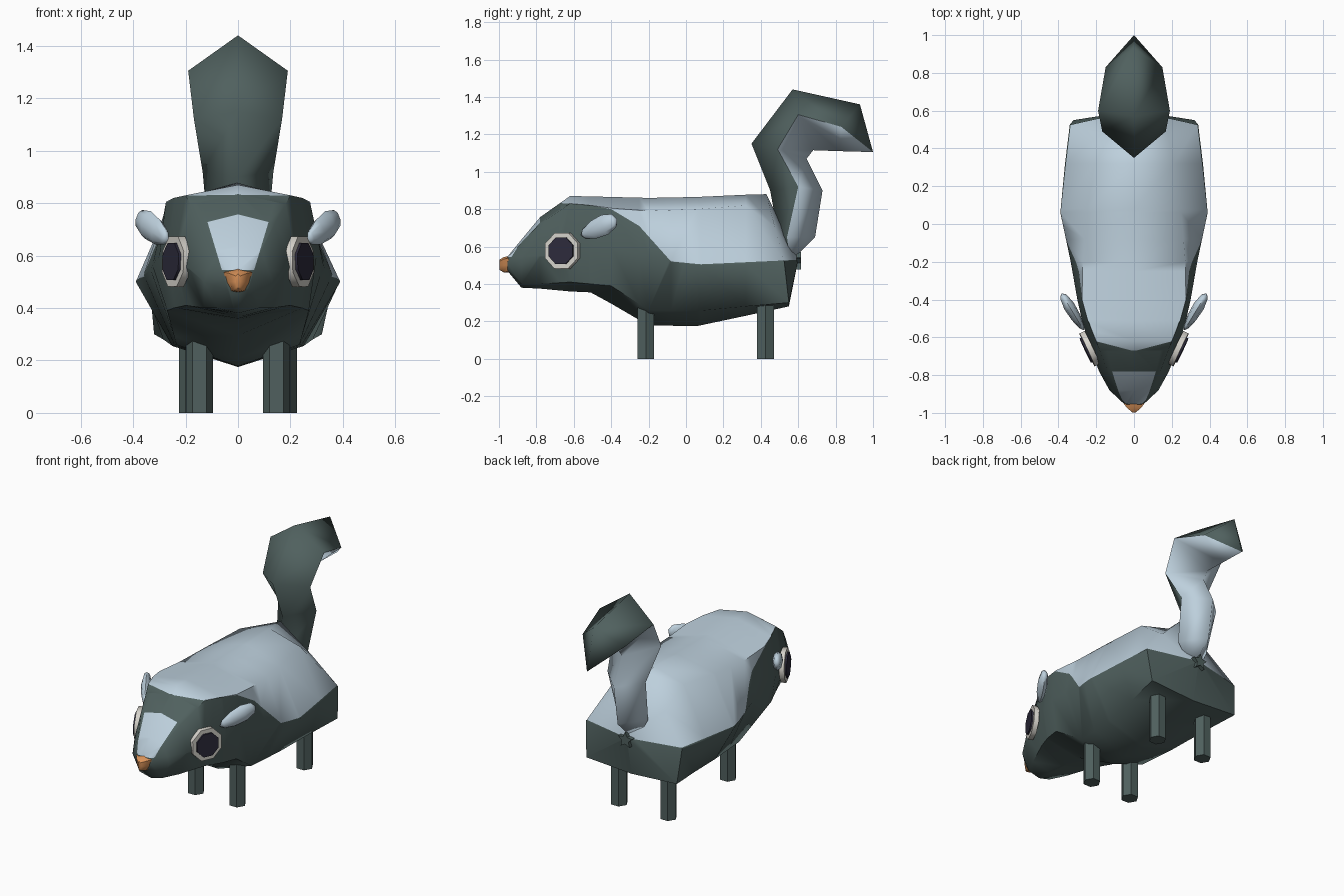
import bpy, bmesh, math
from mathutils import Vector, Matrix

if "Cube" in bpy.data.objects:
    bpy.data.objects.remove(bpy.data.objects["Cube"], do_unlink=True)


def material(name, rgb):
    m = bpy.data.materials.new(name)
    m.use_nodes = True
    m.diffuse_color = (*rgb, 1)
    bsdf = m.node_tree.nodes["Principled BSDF"]
    bsdf.inputs["Base Color"].default_value = (*rgb, 1)
    bsdf.inputs["Roughness"].default_value = 0.8
    return m


DARK = material("dark_fur", (0.080, 0.118, 0.113))
LIGHT = material("pale_fur", (0.51, 0.63, 0.72))
ORANGE = material("orange_nose", (0.70, 0.29, 0.10))
WHITE = material("eye_white", (0.67, 0.65, 0.60))
BLACK = material("pupil", (0.026, 0.024, 0.045))


def finish(name, bm, mats, angle=40):
    bmesh.ops.recalc_face_normals(bm, faces=bm.faces)
    me = bpy.data.meshes.new(name)
    bm.to_mesh(me)
    bm.free()
    for m in mats:
        me.materials.append(m)
    ob = bpy.data.objects.new(name, me)
    bpy.context.collection.objects.link(ob)
    bpy.ops.object.select_all(action='DESELECT')
    ob.select_set(True)
    bpy.context.view_layer.objects.active = ob
    bpy.ops.object.shade_smooth_by_angle(angle=math.radians(angle))


def loft(sections, tip=None):
    """Skin half sections (top to bottom, x >= 0), mirrored in x; close both ends."""
    bm = bmesh.new()
    rings = []
    for half in sections:
        full = list(half) + [(-x, y, z) for x, y, z in reversed(half) if x > 0]
        rings.append([bm.verts.new(p) for p in full])
    n = len(rings[0])
    for a, b in zip(rings, rings[1:]):
        for i in range(n):
            bm.faces.new((a[i], a[(i + 1) % n], b[(i + 1) % n], b[i]))
    bm.faces.new(rings[0])
    if tip:
        t = bm.verts.new(tip)
        for i in range(n):
            bm.faces.new((rings[-1][i], rings[-1][(i + 1) % n], t))
    else:
        bm.faces.new(rings[-1])
    return bm


def cut(bm, co, no, pick):
    faces = [f for f in bm.faces if pick(f.calc_center_median())]
    geom = set(faces)
    for f in faces:
        geom.update(f.edges)
        geom.update(f.verts)
    bmesh.ops.bisect_plane(bm, geom=list(geom), plane_co=co, plane_no=no, dist=1e-4)


# Body and head: y, top z, shoulder x z, side x z, lower x z, bottom z
stations = [
    (-.955, .545, .04, .54, .05, .51, .035, .475, .47),
    (-.88, .637, .09, .62, .13, .50, .08, .40, .38),
    (-.78, .757, .14, .722, .185, .55, .13, .40, .375),
    (-.62, .87, .20, .83, .245, .58, .20, .41, .36),
    (-.51, .868, .245, .82, .275, .59, .245, .40, .355),
    (-.40, .865, .275, .805, .30, .60, .27, .39, .295),
    (-.20, .86, .272, .79, .335, .55, .235, .26, .178),
    (.06, .865, .25, .80, .39, .50, .25, .255, .175),
    (.32, .877, .21, .82, .365, .505, .285, .28, .23),
]
sections = [[(0, y, t), (sx, y, sz), (mx, y, mz), (lx, y, lz), (0, y, b)]
            for y, t, sx, sz, mx, mz, lx, lz, b in stations]
sections.append([(0, .43, .88), (.18, .475, .705), (.34, .525, .52), (.32, .55, .30), (0, .55, .28)])
bm = loft(sections, tip=(0, .60, .53))

# Pale back: cut along a side outline
outline = [(-.67, .832), (-.52, .822), (-.40, .80), (-.25, .71), (-.08, .52), (.08, .505), (.62, .53)]
for y, z in outline[:-1]:
    cut(bm, (0, y, 0), (0, 1, 0), lambda c: True)
for (y0, z0), (y1, z1) in zip(outline, outline[1:]):
    cut(bm, (0, y0, z0), Vector((0, z0 - z1, y1 - y0)).normalized(),
        lambda c: y0 < c.y < y1)


def on_back(c):
    for (y0, z0), (y1, z1) in zip(outline, outline[1:]):
        if y0 <= c.y < y1:
            return c.z > z0 + (z1 - z0) * (c.y - y0) / (y1 - y0)
    return False


# Pale snout patch: bounded by slanted planes
planes = [((0, -.78, 0), Vector((0, 1, 0))), ((0, 0, .545), Vector((0, 0, -1)))]
for s in (1, -1):
    planes.append(((s * .06, 0, .54), Vector((s, 0, -.30)).normalized()))
for co, no in planes:
    cut(bm, co, no, lambda c: c.y < -.70)


def on_snout(c):
    return all((c - Vector(co)).dot(no) < 0 for co, no in planes)


for f in bm.faces:
    c = f.calc_center_median()
    f.material_index = 1 if on_back(c) or on_snout(c) else 0
finish("body", bm, [DARK, LIGHT], 58)

# Tail: diamond sections as front (y z), side (x y z), back (y z)
tail = [
    (.52, .58, .07, .55, .57, .59, .55),
    (.49, .68, .11, .54, .65, .69, .65),
    (.45, .90, .135, .60, .92, .73, .90),
    (.35, 1.15, .168, .49, 1.12, .645, 1.07),
    (.57, 1.44, .19, .60, 1.305, .68, 1.115),
    (.93, 1.36, .15, .83, 1.24, .82, 1.11),
]
bm = loft([[(0, fy, fz), (sx, sy, sz), (0, by, bz)] for fy, fz, sx, sy, sz, by, bz in tail],
          tip=(0, 1.0, 1.105))
# Ring faces alternate front, back, back, front around each section
n_side = 4 * (len(tail) - 1)
bm.faces.ensure_lookup_table()
for i, f in enumerate(bm.faces):
    k = i if i < n_side else i - n_side - 1
    f.material_index = 1 if i != n_side and k % 4 in (1, 2) else 0
finish("tail", bm, [DARK, LIGHT], 95)

# Small star under the tail
bm = bmesh.new()
star = []
for i in range(10):
    a, r = math.pi / 2 + i * math.pi / 5, .052 if i % 2 == 0 else .025
    star.append(bm.verts.new((r * math.cos(a), .59, .52 + r * math.sin(a))))
face = bm.faces.new(star)
ext = bmesh.ops.extrude_face_region(bm, geom=[face])
bmesh.ops.translate(bm, vec=(0, .026, 0), verts=[v for v in ext["geom"] if isinstance(v, bmesh.types.BMVert)])
finish("tail_star", bm, [DARK], 30)

# Nose
bm = loft([
    [(0, -.945, .55), (.055, -.95, .537), (.045, -.95, .50), (.025, -.95, .465), (0, -.95, .46)],
    [(0, -.975, .543), (.036, -.975, .533), (.032, -.975, .50), (.02, -.975, .467), (0, -.975, .462)],
    [(0, -.998, .53), (.008, -.997, .522), (.008, -.998, .50), (.006, -.997, .48), (0, -.997, .475)],
])
finish("nose", bm, [ORANGE], 50)


def cylinder(name, centre, axis, radius, depth, sides, mat):
    bm = bmesh.new()
    turn = Vector(axis).to_track_quat('Z', 'Y').to_matrix().to_4x4()
    spin = Matrix.Rotation(math.pi / sides, 4, 'Z')
    bmesh.ops.create_cone(bm, cap_ends=True, segments=sides, radius1=radius, radius2=radius,
                          depth=depth, matrix=Matrix.Translation(centre) @ turn @ spin)
    finish(name, bm, [mat], 50)


for side, s in (("left", 1), ("right", -1)):
    # Legs
    for name, x, y in (("front", .147, -.215), ("rear", .174, .425)):
        cylinder(f"{name}_leg_{side}", (s * x, y, .16), (0, 0, 1), .052, .32, 6, DARK)

    # Eyes: pale disc with a raised pupil
    out = Vector((s * .9, -.42, .03)).normalized()
    eye = Vector((s * .235, -.66, .577))
    cylinder(f"eye_white_{side}", eye, out, .104, .03, 8, WHITE)
    cylinder(f"pupil_{side}", eye + out * .008, out, .077, .034, 8, BLACK)

    # Ears: flattened, tilted ellipsoids, broader toward the tip
    along = Vector((s * .115, .19, .085)).normalized()
    thin = along.cross(Vector((0, 0, 1))).normalized()
    wide = thin.cross(along)
    frame = Matrix((thin, wide, along)).transposed().to_4x4()
    bm = bmesh.new()
    bmesh.ops.create_uvsphere(bm, u_segments=8, v_segments=5, radius=1)
    for v in bm.verts:
        v.co.x *= 1 + .2 * v.co.z
        v.co.y *= 1 + .2 * v.co.z
    bm.transform(Matrix.Translation((s * .325, -.465, .703)) @ frame
                 @ Matrix.Diagonal((.03, .056, .122, 1)))
    finish(f"ear_{side}", bm, [LIGHT], 60)
